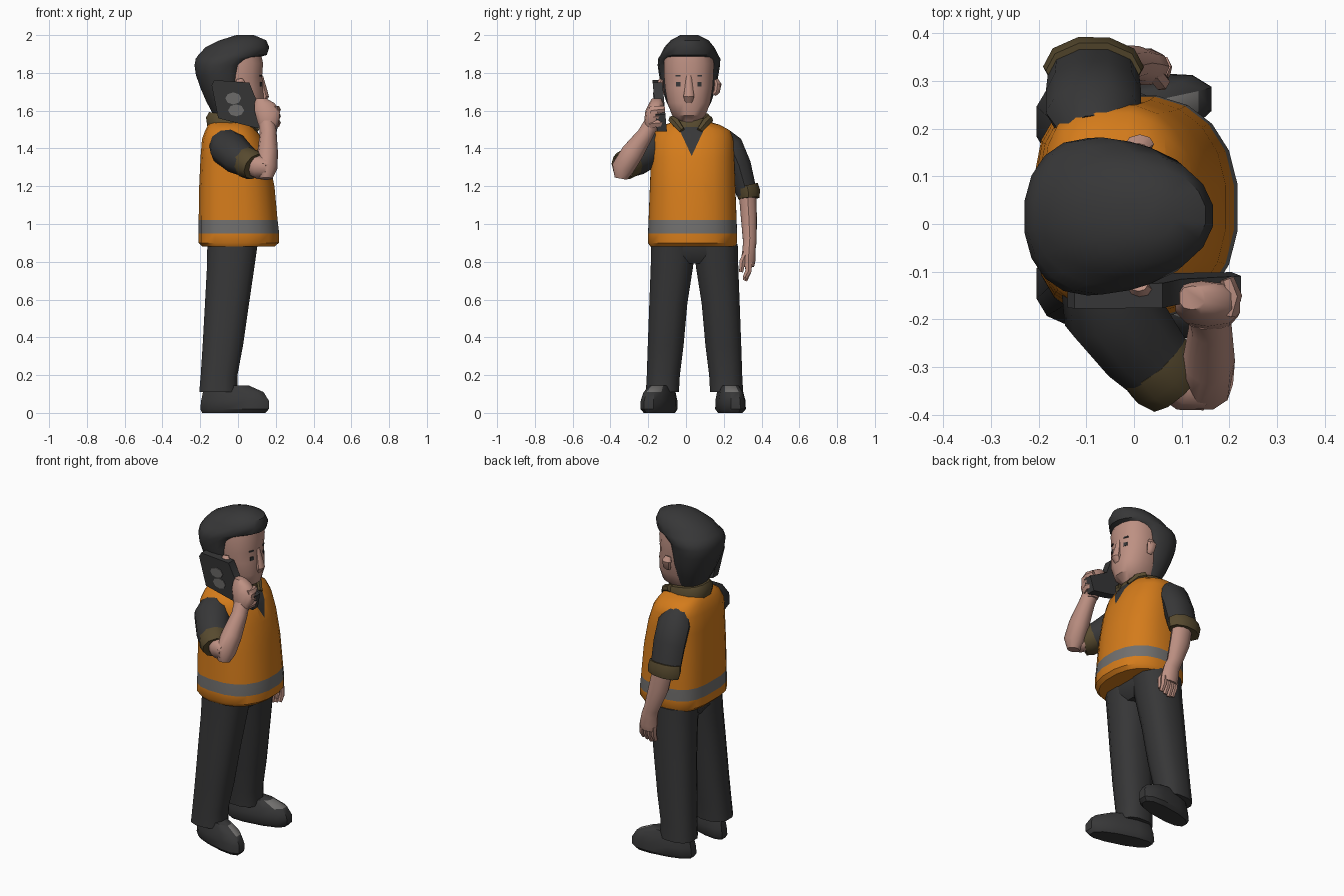
import bpy, bmesh, math
from mathutils import Vector


def mat(name, rgb):
    m = bpy.data.materials.new(name)
    m.diffuse_color = (*rgb, 1)
    return m


ORANGE = mat("vest orange", (0.66, 0.20, 0.011))
DARK = mat("charcoal cloth", (0.038, 0.038, 0.039))
SKIN = mat("skin", (0.51, 0.28, 0.225))
OLIVE = mat("olive trim", (0.095, 0.068, 0.028))
GREY = mat("reflective grey", (0.165, 0.16, 0.155))
MID = 0.045  # centre line of the legs


def finish(name, bm, *mats):
    bmesh.ops.recalc_face_normals(bm, faces=bm.faces)
    me = bpy.data.meshes.new(name)
    bm.to_mesh(me)
    bm.free()
    for m in mats:
        me.materials.append(m)
    ob = bpy.data.objects.new(name, me)
    bpy.context.collection.objects.link(ob)
    return ob


def skin_rings(rings):
    """Join point rings into a closed, capped surface."""
    bm = bmesh.new()
    vs = [[bm.verts.new(p) for p in r] for r in rings]
    n = len(vs[0])
    for a, b in zip(vs, vs[1:]):
        for i in range(n):
            j = (i + 1) % n
            bm.faces.new((a[i], a[j], b[j], b[i]))
    bm.faces.new(vs[0][::-1])
    bm.faces.new(vs[-1])
    return bm


def power(v, e):
    return math.copysign(abs(v) ** (2 / e), v)


def loft(rows, n=14, e=2.5, back=None, tilt=0, shear=0):
    """Rows of (x0, x1, y0, y1, z[, squareness]) become stacked rounded sections."""
    rings = []
    for x0, x1, y0, y1, z, *q in rows:
        ring = []
        for i in range(n):
            a = math.tau * (i + 0.5) / n
            k = back if back and math.cos(a) < 0 else (q[0] if q else e)
            x = (x0 + x1) / 2 + (x1 - x0) / 2 * power(math.cos(a), k)
            y = (y0 + y1) / 2 + (y1 - y0) / 2 * power(math.sin(a), k)
            ring.append((x, y + shear * x, z - tilt * x))
        rings.append(ring)
    return skin_rings(rings)


def tube(name, pts, m, n=10):
    """Limb along points (x, y, z, radius toward x, other radius)."""
    ps = [Vector(p[:3]) for p in pts]
    rings = []
    for k, p in enumerate(ps):
        t = (ps[min(k + 1, len(ps) - 1)] - ps[max(k - 1, 0)]).normalized()
        u = Vector((1, 0, 0))
        u = (u - t * u.dot(t)).normalized()
        v = t.cross(u)
        rings.append([p + u * pts[k][3] * math.cos(math.tau * i / n)
                      + v * pts[k][4] * math.sin(math.tau * i / n) for i in range(n)])
    return finish(name, skin_rings(rings), m)


# Vest, with the stripe and the V neck cut into its faces
bm = loft([(-.19, .195, -.19, .26, .88), (-.21, .218, -.203, .272, .90), (-.21, .22, -.203, .272, .95),
           (-.21, .212, -.2, .27, 1.02), (-.207, .195, -.193, .263, 1.2), (-.2, .165, -.187, .257, 1.35),
           (-.192, .13, -.182, .252, 1.45), (-.175, .1, -.16, .235, 1.495),
           (-.16, .08, -.115, .18, 1.525), (-.14, .05, -.06, .11, 1.545)], n=20, e=2.3, back=3.1)
slope = 2.14
for s in (-1, 1):
    fs = [f for f in bm.faces if f.calc_center_median().x > 0 and f.calc_center_median().z > 1.2]
    geom = list({g for f in fs for g in (*f.verts, *f.edges, f)})
    bmesh.ops.bisect_plane(bm, geom=geom, plane_co=(0, .03, 1.36), plane_no=(0, s * slope, 1))
for f in bm.faces:
    c = f.calc_center_median()
    if .95 < c.z < 1.02:
        f.material_index = 1
    elif c.x > 0 and c.z - 1.36 > slope * abs(c.y - .03):
        f.material_index = 2
finish("vest", bm, ORANGE, GREY, DARK)

# Collar, raised at the back, with two flaps in front
finish("collar", loft([(-.165, .085, -.085, .14, 1.49), (-.172, .09, -.085, .14, 1.535),
                       (-.155, .07, -.07, .125, 1.567)], tilt=.17), OLIVE)
for side, s in (("right", -1), ("left", 1)):
    tube(side + "_collar_flap", [(.02, .025 + s * .098, 1.555, .022, .022), (.065, .025 + s * .078, 1.535, .022, .024),
                                 (.1, .025 + s * .046, 1.495, .014, .016)], OLIVE, 6)

# Trousers and shoes
finish("hips", loft([(-.12, .06, -.06, .15, .79), (-.155, .095, -.17, .255, .84),
                     (-.155, .1, -.175, .255, .9)], n=16), DARK)
leg_rows = [(-.208, 0, -.215, -.035, .11), (-.2, .0, -.21, -.03, .2), (-.19, .03, -.205, -.01, .36),
            (-.178, .062, -.197, .01, .58), (-.168, .09, -.19, .04, .77), (-.166, .108, -.187, .055, .895)]
shoe_rows = [(-.195, .15, -.205, -.09, .0), (-.205, .168, -.222, -.075, .02), (-.2, .168, -.22, -.075, .065),
             (-.19, .14, -.21, -.085, .11), (-.18, .06, -.195, -.1, .145)]


def flip(rows):
    return [(a, b, 2 * MID - d, 2 * MID - c, z) for a, b, c, d, z in rows]


for side, fn, sh in (("right", lambda r: r, -.3), ("left", flip, .15)):
    finish(side + "_trouser_leg", loft(fn(leg_rows), n=12), DARK)
    bm = loft(fn(shoe_rows), n=12, shear=sh)
    for f in bm.faces:  # worn patch on the inner instep
        c = f.calc_center_median()
        inner = (c.y - sh * c.x + .148 if side == "right" else .238 - c.y + sh * c.x) > -.01
        if c.z > .11 and .04 < c.x < .12 and inner:
            f.material_index = 1
    finish(side + "_shoe", bm, DARK, GREY)

# Head and neck
HEAD = [(-.1, .06, -.05, .09, 1.48), (-.09, .08, -.045, .075, 1.545), (-.1, .125, -.075, .105, 1.575),
        (-.12, .14, -.1, .13, 1.64), (-.14, .134, -.113, .143, 1.72), (-.15, .13, -.118, .148, 1.78),
        (-.15, .135, -.12, .15, 1.85), (-.14, .12, -.11, .14, 1.92)]
finish("head", loft(HEAD, n=16, e=2.3), SKIN)
tube("nose", [(.122, .015, 1.785, .01, .014), (.134, .015, 1.71, .02, .024),
              (.142, .015, 1.675, .022, .03), (.13, .015, 1.645, .012, .02)], SKIN, 10)
for side, y, s in (("right", -.12, -1), ("left", .148, 1)):
    tube(side + "_ear", [(.015, y, 1.685, .015, .012), (.015, y + s * .013, 1.70, .024, .018),
                         (.012, y + s * .02, 1.74, .03, .02), (.01, y + s * .01, 1.765, .018, .012)], SKIN, 8)


def plate(name, y, z, w, h):
    """Thin plate lying on the front of the face."""
    r = [(x, y + sy * w, z + sz * h) for x in (-.004, .004) for sy, sz in ((-1, -1), (1, -1), (1, 1), (-1, 1))]
    xs = lambda yy: -.011 + .14 * (1 - min(.99, abs((yy - .015) / .133)) ** 2.3) ** (1 / 2.3)
    pts = [(p[0] + xs(p[1]), p[1], p[2]) for p in r]
    finish(name, skin_rings([pts[:4], pts[4:]]), DARK)


for side, s in (("right", -1), ("left", 1)):
    plate(side + "_eye", .015 + s * .056, 1.74, .011, .011)
    plate(side + "_eyebrow", .015 + s * .058, 1.785, .013, .004)

# Hair: round back of the head, then a quiff reaching forward
finish("hair", loft([(-.13, -.0, -.07, .1, 1.575, 3), (-.17, .005, -.105, .135, 1.65, 3.2),
                     (-.2, .012, -.128, .158, 1.72, 3.2), (-.225, .018, -.143, .172, 1.79, 3),
                     (-.232, .035, -.15, .18, 1.84, 2.6), (-.226, .09, -.148, .182, 1.875, 2.2),
                     (-.212, .155, -.135, .17, 1.895, 2), (-.175, .168, -.115, .15, 1.935, 2),
                     (-.1, .152, -.082, .12, 1.972, 2), (-.01, .085, -.03, .065, 2.0, 2)], n=18, back=2.15), DARK)

# Left arm hanging down
tube("left_sleeve", [(-.08, .19, 1.455, .07, .06), (-.085, .235, 1.415, .1, .07), (-.085, .28, 1.31, .1, .068),
                     (-.085, .322, 1.16, .095, .058)], DARK)
tube("left_cuff", [(-.085, .322, 1.205, .1, .062), (-.085, .33, 1.17, .106, .066), (-.083, .333, 1.135, .1, .058)], OLIVE)
tube("left_forearm", [(-.075, .325, 1.17, .062, .048), (-.05, .332, 1.05, .062, .045),
                      (-.005, .338, .91, .046, .038), (.01, .334, .87, .05, .036),
                      (.02, .33, .81, .055, .04), (.022, .328, .775, .05, .034)], SKIN)
for i in range(4):
    x = -.017 + i * .026
    tube("left_finger_%d" % (i + 1), [(x, .332, .8, .017, .022), (x + .003, .33, .75, .016, .019),
                                      (x + .003, .312, .70 + .008 * abs(i - 1), .012, .014)], SKIN, 6)
tube("left_thumb", [(.04, .32, .85, .018, .018), (.058, .298, .8, .018, .018),
                    (.058, .292, .745, .012, .012)], SKIN, 6)

# Right arm raised to the ear
tube("right_sleeve", [(-.065, -.12, 1.43, .09, .08), (-.05, -.175, 1.4, .105, .095),
                      (.01, -.255, 1.345, .095, .088), (.067, -.318, 1.312, .08, .072)], DARK)
tube("right_cuff", [(.037, -.283, 1.333, .085, .08), (.065, -.315, 1.316, .088, .082),
                    (.089, -.339, 1.303, .076, .07)], OLIVE)
tube("right_elbow", [(.06, -.305, 1.315, .05, .06), (.11, -.335, 1.3, .058, .064),
                     (.155, -.345, 1.295, .045, .055)], SKIN)
tube("right_forearm", [(.148, -.345, 1.24, .035, .035), (.148, -.335, 1.295, .06, .062), (.157, -.285, 1.375, .055, .062),
                       (.16, -.215, 1.475, .045, .045), (.155, -.185, 1.53, .045, .042)], SKIN)
finish("right_hand", loft([(.12, .19, -.215, -.15, 1.49), (.1, .22, -.222, -.135, 1.54), (.085, .225, -.215, -.12, 1.6),
                           (.085, .195, -.195, -.12, 1.64), (.095, .15, -.18, -.13, 1.665)], n=10), SKIN)
for i in range(3):
    z = 1.53 + i * .035
    tube("right_finger_%d" % (i + 1), [(.195, -.19, z, .02, .024), (.207, -.15, z + .005, .02, .024),
                                       (.195, -.115, z + .008, .015, .02)], SKIN, 6)

# Phone: bent slab with grey patches on its outer face
outline = [(-.14, 1.735), (-.125, 1.762), (.06, 1.748), (.1, 1.65), (.225, 1.58), (.205, 1.49), (.09, 1.51), (-.105, 1.56)]


def lean(z):
    return -.133 - .09 * (z - 1.6)


finish("phone", skin_rings([[(x, lean(z) + d, z) for x, z in outline] for d in (-.03, .022)]), DARK)
for i, (cx, cz) in enumerate(((-.025, 1.665), (-.01, 1.602))):
    finish("phone_patch_%d" % (i + 1), skin_rings(
        [[(cx + .042 * math.cos(math.tau * k / 8), lean(cz + .032 * math.sin(math.tau * k / 8)) + d,
           cz + .032 * math.sin(math.tau * k / 8)) for k in range(8)] for d in (-.034, -.028)]), GREY)

# Soft shading with crisp hard edges
for ob in bpy.context.collection.objects:
    ob.select_set(True)
    bpy.context.view_layer.objects.active = ob
bpy.ops.object.shade_smooth_by_angle(angle=math.radians(40))
